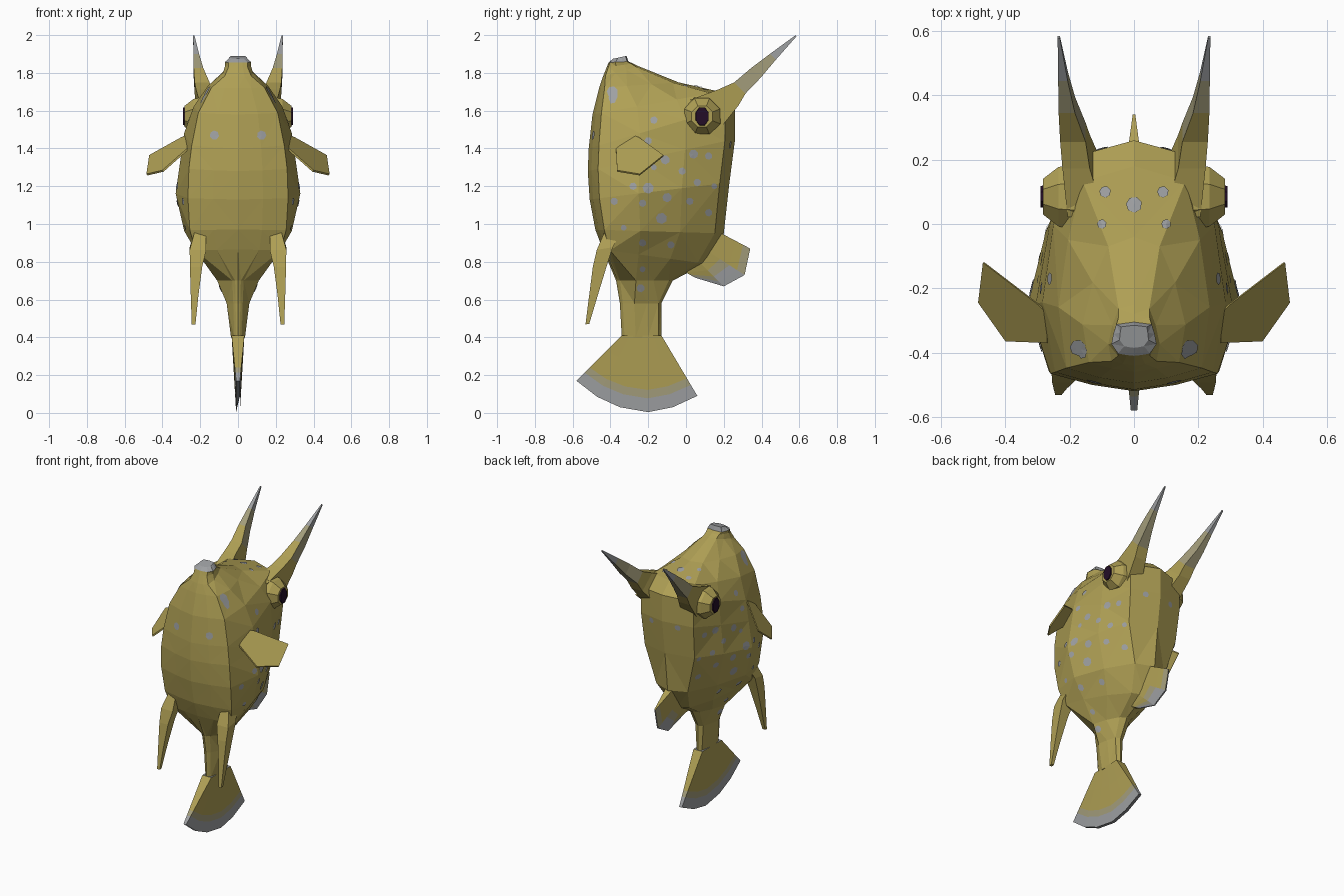
import bpy, bmesh, math
from mathutils import Vector
from mathutils.bvhtree import BVHTree

if "Cube" in bpy.data.objects:
    bpy.data.objects.remove(bpy.data.objects["Cube"])


def material(name, col):
    m = bpy.data.materials.new(name)
    m.diffuse_color = (*col, 1)
    m.use_nodes = True
    m.node_tree.nodes["Principled BSDF"].inputs["Base Color"].default_value = m.diffuse_color
    return m


OLIVE, BLEND, GREY, DARK = MATS = [
    material("olive_yellow", (0.43, 0.35, 0.09)),
    material("pale_olive", (0.37, 0.34, 0.20)),
    material("silver_grey", (0.34, 0.35, 0.36)),
    material("eye_dark", (0.017, 0.004, 0.02))]


def finish(name, bm, rule, n=1, triangulate=False):
    """Write the bmesh to an object, colouring faces by centre and band."""
    bmesh.ops.recalc_face_normals(bm, faces=bm.faces)
    bm.faces.index_update()
    for f in bm.faces:
        f.material_index = rule(f.calc_center_median(), f.index // n)
    if triangulate:
        bmesh.ops.triangulate(bm, faces=bm.faces)
    me = bpy.data.meshes.new(name)
    bm.to_mesh(me)
    bm.free()
    for m in MATS:
        me.materials.append(m)
    ob = bpy.data.objects.new(name, me)
    bpy.context.collection.objects.link(ob)
    return ob


def loft(name, rings, rule=lambda c, k: 0, triangulate=False):
    """Skin closed rings of equal length and cap both ends."""
    bm = bmesh.new()
    rows = [[bm.verts.new(p) for p in r] for r in rings]
    n = len(rows[0])
    for a, b in zip(rows, rows[1:]):
        for i in range(n):
            j = (i + 1) % n
            bm.faces.new((a[i], a[j], b[j], b[i]))
    bm.faces.new(rows[-1])
    bm.faces.new(rows[0])
    return finish(name, bm, rule, n, triangulate)


def both_sides(name, rings, rule=lambda c, k: 0):
    for side, s in (("right", 1), ("left", -1)):
        loft(f"{name}_{side}", [[(s * x, y, z) for x, y, z in r] for r in rings], rule)


def spike(stations, sides=4):
    """Tapering rings along (centre, radius x, radius y, radius z)."""
    angles = [2 * math.pi * (i + 0.5) / sides for i in range(sides)]
    return [[(x + rx * math.cos(a), y + ry * math.sin(a), z + rz * math.sin(a))
             for a in angles] for (x, y, z), rx, ry, rz in stations]


# Body: tilted sections: front y,z, back y,z, half widths front, side, back
SECTIONS = [
    (-0.385, 1.875, -0.315, 1.89, .03, .045, .04),
    (-0.41, 1.855, -0.305, 1.86, .05, .07, .055),
    (-0.42, 1.83, -0.28, 1.85, .05, .068, .048),
    (-0.44, 1.78, -0.25, 1.835, .07, .08, .048),
    (-0.46, 1.72, -0.04, 1.75, .14, .16, .08),
    (-0.495, 1.58, 0.18, 1.70, .21, .235, .16),
    (-0.515, 1.40, 0.26, 1.63, .245, .285, .20),
    (-0.52, 1.28, 0.26, 1.45, .26, .305, .20),
    (-0.51, 1.13, 0.23, 1.22, .265, .33, .19),
    (-0.48, 0.97, 0.20, 0.95, .255, .285, .12),
    (-0.44, 0.865, 0.10, 0.79, .225, .20, .07),
    (-0.37, 0.70, -0.07, 0.70, .03, .11, .04),
    (-0.35, 0.58, -0.13, 0.58, .025, .06, .03),
    (-0.34, 0.40, -0.13, 0.40, .02, .037, .02)]


def section(fy, fz, by, bz, wf, ws, wb):
    half = [(0, 0), (.025, wf * .5), (.07, wf), (.35, ws),
            (.66, ws * .6 + wb * .4), (.93, wb), (1, 0)]
    pts = half + [(f, -w) for f, w in half[-2:0:-1]]
    return [(w, fy + (by - fy) * f, fz + (bz - fz) * f) for f, w in pts]


body = loft("body", [section(*s) for s in SECTIONS],
            lambda c, k: 2 if c.z > 1.85 and c.y < -.29 and k != 1 else 0, True)

# Horns, flattened blades growing out of the brow
both_sides("horn", spike([
    ((.15, .10, 1.58), .08, .11, -.11), ((.18, .225, 1.67), .06, .075, -.06),
    ((.19, .285, 1.72), .056, .042, -.042), ((.209, .37, 1.80), .036, .036, -.036),
    ((.221, .46, 1.885), .021, .022, -.022), ((.234, .582, 1.996), .005, .004, -.004)]),
    lambda c, k: 2 if c.y > .48 else 1 if c.y > .31 else 0)

# Spikes under the belly
both_sides("belly_spike", spike([
    ((.20, -.38, .97), .04, .07, .01), ((.212, -.43, .87), .062, .06, .01),
    ((.222, -.455, .78), .046, .054, .01),
    ((.23, -.49, .62), .028, .033, .005), ((.235, -.522, .47), .014, .014, .002)]))


# Eye turrets and pupils
def disc(x, r, k=1.0):
    return [(x, .085 + r * k * math.cos(a), 1.57 + r * math.sin(a))
            for a in [math.pi * (i + .5) / 4 for i in range(8)]]


both_sides("eye_turret", [disc(.15, .115), disc(.235, .10), disc(.283, .06)])
both_sides("pupil", [disc(.282, .052, .72), disc(.291, .05, .72)], lambda c, k: 3)

# Side fins
FIN = [(.27, -.28, 1.47), (.30, -.25, 1.46), (.47, -.12, 1.365),
       (.485, -.245, 1.265), (.40, -.365, 1.285), (.27, -.37, 1.40)]
both_sides("side_fin", [FIN, [(x - .006, y, z - .008) for x, y, z in FIN]])


# Fans: rows running from a root line to an outer edge
def fan(name, root, edge, steps, w0, w1, rule):
    rings = []
    for t in steps:
        row = [Vector(a).lerp(Vector(b), t) for a, b in zip(root, edge)]
        w = w0 + (w1 - w0) * t
        rings.append([(w, p.x, p.y) for p in row] + [(-w, p.x, p.y) for p in row[::-1]])
    loft(name, rings, rule)


EDGE = [(-.58, .17), (-.47, .085), (-.35, .03), (-.20, .004), (-.07, .03), (.06, .09)]
ROOT = [(-.34 + .042 * i, .41) for i in range(6)]
fan("tail_fin", ROOT, EDGE, (0, .35, .71, .82, 1), .034, .010,
    lambda c, k: (0, 0, 1, 2, 2, 0)[min(k, 4)])

fan("back_fin", [(.15, .97), (.11, .86), (.07, .80), (-.03, .76)],
    [(.34, .87), (.31, .73), (.20, .67), (.05, .715)],
    (0, .35, .6, .8, 1), .03, .004,
    lambda c, k: 2 if c.z - .38 * c.y < .67 else 1 if c.z - .38 * c.y < .705 else 0)

# Spots: small discs draped on the body by ray casting
tree = BVHTree.FromPolygons([v.co for v in body.data.vertices],
                            [p.vertices[:] for p in body.data.polygons])
bm = bmesh.new()


def spot(centre, direction, r):
    d = Vector(direction)
    u = d.orthogonal().normalized()
    v = d.cross(u)
    points = []
    for i in range(8):
        a = 2 * math.pi * i / 7
        off = Vector() if i == 7 else u * r * math.cos(a) + v * r * math.sin(a)
        hit = tree.ray_cast(Vector(centre) + off - d * 3, d)[0]
        if hit is None:
            return
        points.append(hit - d * .005)
    verts = [bm.verts.new(p) for p in points]
    for i in range(7):
        bm.faces.new((verts[7], verts[i], verts[(i + 1) % 7]))


SIDE = [(-.17, 1.55, 2), (-.39, 1.70, 3), (-.20, 1.44, 2), (-.11, 1.34, 2.5),
        (.04, 1.37, 2.5), (.12, 1.36, 2), (-.02, 1.28, 2), (-.20, 1.19, 3),
        (-.10, 1.14, 2.5), (.02, 1.12, 2), (.06, 1.22, 2), (-.13, 1.03, 3),
        (.12, 1.06, 2), (-.38, 1.12, 2), (-.28, 1.20, 2), (-.23, 1.11, 2),
        (-.08, .89, 2), (-.23, .90, 2), (-.24, .66, 2.2), (-.23, .76, 1.6),
        (.15, 1.20, 1.6), (-.17, 1.30, 1.6), (-.33, .98, 1.6)]
for s in (1, -1):
    for y, z, r in SIDE:
        spot((0, y, z), (-s, 0, 0), r * .01)
    spot((s * .125, 0, 1.47), (0, 1, 0), .025)
    spot((s * .10, 0, 1.42), (0, -1, 0), .02)
    for x, y, r in ((.09, .10, .018), (.10, 0, .015), (.175, -.385, .025)):
        spot((s * x, y, 1.7), (0, 0, -1), r)
spot((0, .06, 1.7), (0, 0, -1), .025)
finish("spots", bm, lambda c, k: 2)
